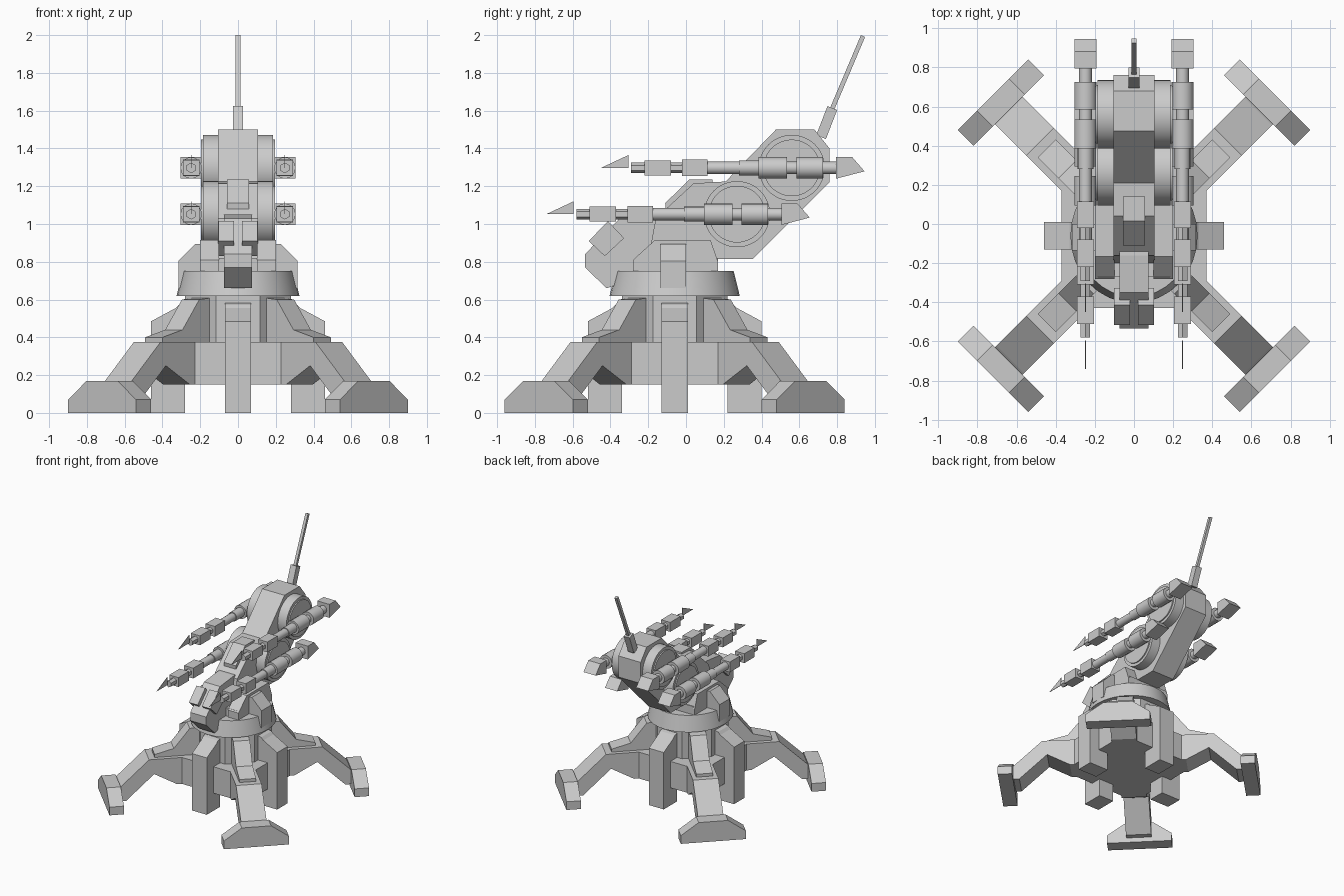
import bpy, bmesh, math
from mathutils import Matrix, Vector

if "Cube" in bpy.data.objects:
    bpy.data.objects.remove(bpy.data.objects["Cube"])

CY = -0.06  # y of the pedestal axis


def finish(name, bm, smooth=False):
    bmesh.ops.recalc_face_normals(bm, faces=bm.faces)
    me = bpy.data.meshes.new(name)
    bm.to_mesh(me)
    bm.free()
    ob = bpy.data.objects.new(name, me)
    bpy.context.collection.objects.link(ob)
    if smooth:
        bpy.ops.object.select_all(action='DESELECT')
        ob.select_set(True)
        bpy.context.view_layer.objects.active = ob
        bpy.ops.object.shade_smooth_by_angle(angle=math.radians(35))
    return ob


def prism(name, pts, x0, x1, mat=Matrix()):
    """Profile in the local (y, z) plane, extruded from x0 to x1."""
    bm = bmesh.new()
    f = bm.faces.new([bm.verts.new((x0, y, z)) for y, z in pts])
    r = bmesh.ops.extrude_face_region(bm, geom=[f])
    bmesh.ops.translate(bm, vec=(x1 - x0, 0, 0),
                        verts=[v for v in r['geom'] if isinstance(v, bmesh.types.BMVert)])
    bm.transform(mat)
    return finish(name, bm)


def plate(name, pts, z0, z1, mat=Matrix()):
    """Outline in the (x, y) plane, extruded from z0 to z1."""
    turn = Matrix(((0, 1, 0, 0), (0, 0, 1, 0), (1, 0, 0, 0), (0, 0, 0, 1)))
    return prism(name, pts, z0, z1, mat @ turn)


def rod(name, a, b, r0, r1=None, seg=32, smooth=True, twist=0.0):
    a, b = Vector(a), Vector(b)
    bm = bmesh.new()
    bmesh.ops.create_cone(bm, cap_ends=True, segments=seg, radius1=r0,
                          radius2=r0 if r1 is None else r1, depth=(b - a).length)
    q = (b - a).to_track_quat('Z', 'Y').to_matrix().to_4x4()
    bm.transform(Matrix.Translation((a + b) / 2) @ q @ Matrix.Rotation(twist, 4, 'Z'))
    return finish(name, bm, smooth)


def rect(y0, y1, z0, z1):
    return [(y0, z0), (y1, z0), (y1, z1), (y0, z1)]


# pedestal hub: chamfered square below, octagon above
a, c = 0.37, 0.24
axis = Matrix.Translation((0, CY, 0))
plate("lower_hub", [(a, -c), (a, c), (c, a), (-c, a), (-a, c), (-a, -c), (-c, -a), (c, -a)],
      0.15, 0.375, axis)
rod("upper_hub", (0, CY, 0.37), (0, CY, 0.63), 0.303, seg=8, smooth=False, twist=math.pi / 8)

# four diagonal legs with feet, four straight support columns
for k in range(4):
    diag = axis @ Matrix.Rotation(math.radians(45 + 90 * k), 4, 'Z')
    prism(f"leg_{k}", [(0.2, 0.15), (0.46, 0.15), (0.64, 0.25), (0.86, 0.04), (0.93, 0.04),
                       (0.93, 0.13), (0.895, 0.17), (0.68, 0.375), (0.2, 0.375)], -0.1, 0.1, diag)
    prism(f"leg_brace_{k}", [(0.15, 0.34), (0.63, 0.34), (0.63, 0.40), (0.48, 0.44),
                             (0.355, 0.60), (0.15, 0.62)], -0.065, 0.065, diag)
    prism(f"foot_{k}", [(-0.255, 0), (0.255, 0), (0.255, 0.07), (0.115, 0.17),
                        (-0.115, 0.17), (-0.255, 0.07)], 0.905, 1.018, diag)
    prism(f"column_{k}", [(0.28, 0), (0.46, 0), (0.46, 0.485), (0.33, 0.555), (0.31, 0.575),
                          (0.2, 0.6), (0.2, 0.15), (0.28, 0.15)], -0.07, 0.07,
          axis @ Matrix.Rotation(math.radians(90 * k), 4, 'Z'))

# turning ring
ring = rod("turret_ring", (0, 0, 0.62), (0, 0, 0.75), 0.325, 0.295)
ring.scale = (1, 1.06, 1)
ring.location.y = CY

# turret mount: centre block, cheeks and side lugs
prism("mount_block", rect(-0.27, 0.17, 0.72, 0.82), -0.185, 0.185)
for s, side in ((1, "right"), (-1, "left")):
    prism(f"mount_cheek_{side}", [(-0.28, 0.72), (0.17, 0.72), (0.17, 0.8), (0.13, 0.915),
                                  (-0.165, 0.915), (-0.28, 0.81)], s * 0.1, s * 0.2)
    flip = Matrix.Translation((0, -0.0675, 0)) @ Matrix.Rotation(-s * math.pi / 2, 4, 'Z')
    prism(f"mount_lug_{side}", [(0.15, 0.66), (0.316, 0.66), (0.316, 0.805), (0.225, 0.895),
                                (0.15, 0.895)], -0.0675, 0.0675, flip)

# boom, neck and front head
prism("boom", [(-0.2, 0.815), (0.355, 0.815), (0.76, 1.22), (0.76, 1.40), (0.68, 1.50),
               (0.476, 1.50), (0.21, 1.225), (0.04, 1.215), (-0.16, 1.03)], -0.105, 0.105)
prism("boom_ridge", [(-0.1, 1.0), (0.14, 1.0), (0.14, 1.235), (0.016, 1.235), (-0.11, 1.11)],
      -0.057, 0.057)
prism("neck", [(-0.535, 0.84), (-0.535, 0.77), (-0.42, 0.66), (-0.3, 0.70), (0.0, 0.80),
               (0.0, 1.04), (-0.16, 1.05), (-0.35, 1.03)], -0.075, 0.075)
for s in (1, -1):
    prism("head_jaw", [(-0.515, 0.91), (-0.413, 1.015), (-0.328, 0.925), (-0.43, 0.83)],
          s * 0.02, s * 0.102)

# two pairs of drums, each carrying a long launcher
for level, dy, dz in (("upper", 0.0, 0.0), ("lower", -0.29, -0.245)):
    z = 1.297 + dz
    rod(f"{level}_drum", (-0.186, 0.56 + dy, z), (0.186, 0.56 + dy, z), 0.175, seg=48)
    rod(f"{level}_drum_hub", (-0.196, 0.56 + dy, z), (0.196, 0.56 + dy, z), 0.15, seg=48)
    for s, side in ((1, "right"), (-1, "left")):
        n, x = f"{level}_{side}", s * 0.248
        rod(f"{n}_barrel", (x, -0.29 + dy, z), (x, 0.2 + dy, z), 0.028, seg=6, smooth=False)
        rod(f"{n}_tube", (x, 0.11 + dy, z), (x, 0.8 + dy, z), 0.033, seg=16)
        for y0, y1, h in ((-0.22, -0.08, 0.04), (-0.02, 0.115, 0.044)):
            prism(f"{n}_block", rect(y0 + dy, y1 + dy, z - h, z + h), x - 0.043, x + 0.043)
        rod(f"{n}_sleeve", (x, 0.28 + dy, z), (x, 0.39 + dy, z), 0.04, seg=16)
        for y0, y1 in ((0.385, 0.535), (0.585, 0.725)):
            rod(f"{n}_collar", (x, y0 + dy, z), (x, y1 + dy, z), 0.057, seg=16)
        prism(f"{n}_tail", [(0.795 + dy, z - 0.057), (0.945 + dy, z - 0.018),
                            (0.88 + dy, z + 0.057), (0.795 + dy, z + 0.057)],
              x - 0.057, x + 0.057)
        prism(f"{n}_tip_blade", [(-0.45 + dy, z), (-0.305 + dy, z), (-0.305 + dy, z + 0.068)],
              x - 0.002, x + 0.002)

# antenna at the back
d = Vector((0, 0.155, 0.40)).normalized()
base = Vector((0, 0.715, 1.46))
rod("antenna_base", base, base + d * 0.165, 0.039, seg=4, smooth=False, twist=math.pi / 4)
rod("antenna_rod", base + d * 0.14, Vector((0, 0.937, 1.995)), 0.017, seg=4,
    smooth=False, twist=math.pi / 4)
